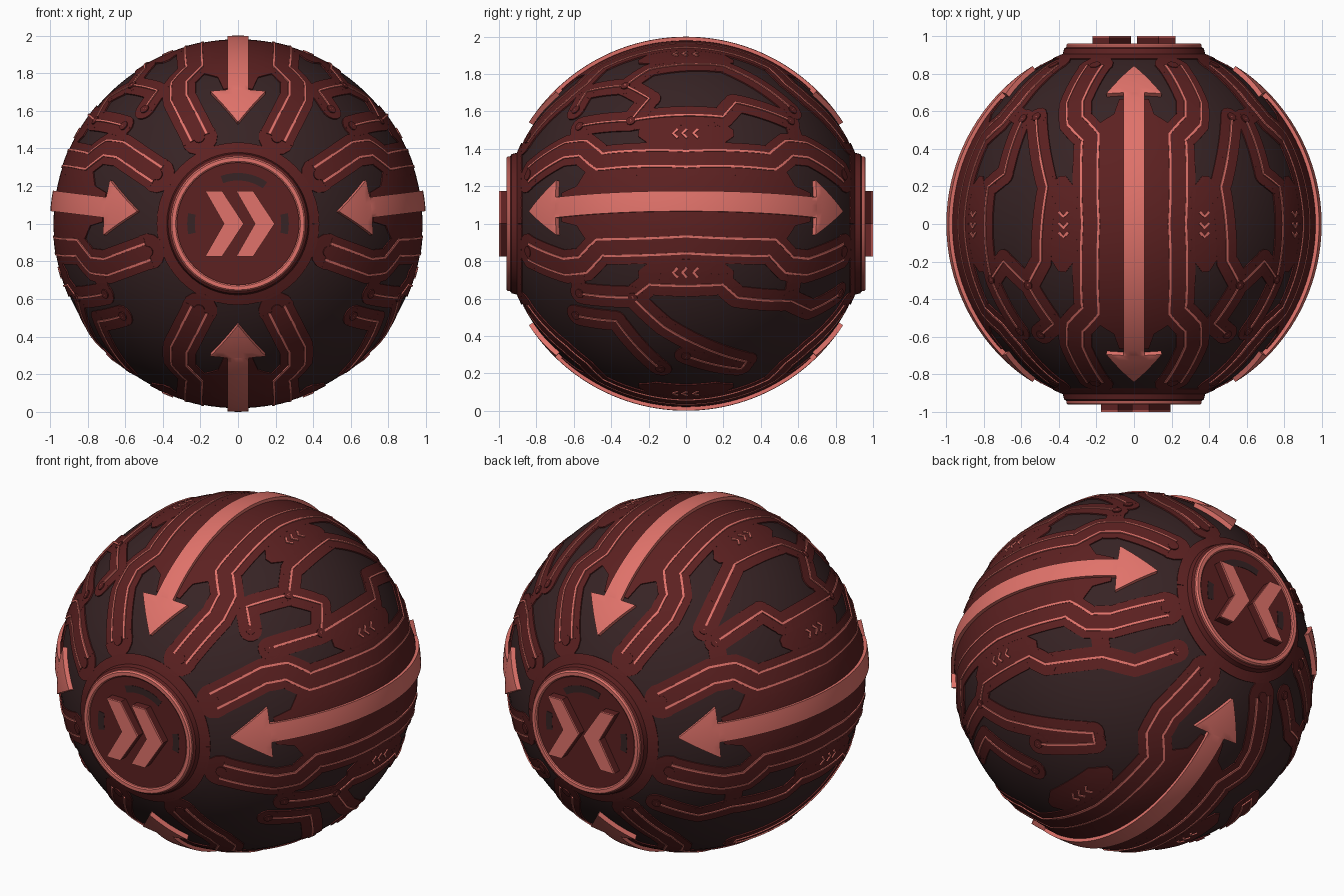
import bpy, bmesh, math
from mathutils import Vector

cube = bpy.data.objects.get("Cube")
if cube:
    bpy.data.objects.remove(cube, do_unlink=True)


def material(name, rgb):
    m = bpy.data.materials.new(name)
    m.use_nodes = True
    col = (*rgb, 1)
    m.diffuse_color = col
    m.node_tree.nodes["Principled BSDF"].inputs["Base Color"].default_value = col
    return m


charcoal = material("charcoal brown", (0.038, 0.017, 0.018))
dark_red = material("dark red", (0.108, 0.015, 0.015))
salmon = material("salmon", (0.75, 0.17, 0.145))

CORE, PANEL, LINE, ARROW = 0.974, 0.981, 0.987, 1.0


def finish(name, bm, mat):
    """Turn a bmesh into a named object standing on the ground plane."""
    bmesh.ops.translate(bm, verts=bm.verts, vec=(0, 0, 1))
    me = bpy.data.meshes.new(name)
    bm.to_mesh(me)
    bm.free()
    me.materials.append(mat)
    ob = bpy.data.objects.new(name, me)
    bpy.context.collection.objects.link(ob)
    bpy.ops.object.select_all(action="DESELECT")
    ob.select_set(True)
    bpy.context.view_layer.objects.active = ob
    bpy.ops.object.shade_smooth_by_angle(angle=math.radians(35))


def on_ball(u, v, turn=0, flip=1):
    """Direction for lateral u and depth v, turned about the y axis."""
    w = math.sqrt(max(0, 1 - u * u - v * v))
    a = math.radians(turn)
    return Vector((flip * (u * math.cos(a) + w * math.sin(a)), v,
                   w * math.cos(a) - u * math.sin(a)))


def skirt(bm, loop):
    """Walls from a plate's rim down into the core."""
    low = [bm.verts.new(v.co.normalized() * (CORE - 0.006)) for v in loop]
    for i in range(len(loop)):
        j = (i + 1) % len(loop)
        bm.faces.new((loop[j], loop[i], low[i], low[j]))


def ribbon(bm, path, radius, shift=0):
    """Plate hugging the ball along (direction, half width) points."""
    pts = [path[0]]
    for (p, a), (q, b) in zip(path, path[1:]):
        n = max(1, math.ceil((q - p).length / 0.04))
        pts += [(p.lerp(q, i / n).normalized(), a + (b - a) * i / n)
                for i in range(1, n + 1)]
    k = max(1, math.ceil(max(w for _, w in pts) / 0.03))
    rows = []
    for i, (p, w) in enumerate(pts):
        along = pts[min(i + 1, len(pts) - 1)][0] - pts[max(i - 1, 0)][0]
        side = p.cross(along).normalized()
        rows.append([bm.verts.new((p + side * (shift + w * (2 * j / k - 1))).normalized() * radius)
                     for j in range(k + 1)])
    for a, b in zip(rows, rows[1:]):
        for j in range(k):
            bm.faces.new((a[j], b[j], b[j + 1], a[j + 1]))
    loop = [r[0] for r in rows] + rows[-1][1:]
    loop += [r[-1] for r in rows[-2::-1]] + rows[0][-2:0:-1]
    skirt(bm, loop)


def spot(bm, p, size, radius):
    """Round plate on the ball."""
    s = p.cross(Vector((0.31, 0.2, 0.93))).normalized()
    t = p.cross(s)
    mid = bm.verts.new(p * radius)
    angles = [i * math.tau / 14 for i in range(14)]
    rim = [bm.verts.new((p + (s * math.cos(a) + t * math.sin(a)) * size).normalized() * radius)
           for a in angles]
    for i in range(14):
        bm.faces.new((mid, rim[i], rim[(i + 1) % 14]))
    skirt(bm, rim)


def lathe(bm, profile, sign, steps=64):
    """Spin a closed (radius, depth) profile around the y axis."""
    vs = [bm.verts.new((r, sign * y, 0)) for r, y in profile]
    es = [bm.edges.new((vs[i - 1], vs[i])) for i in range(len(vs))]
    bmesh.ops.spin(bm, geom=vs + es, cent=(0, 0, 0), axis=(0, 1, 0),
                   angle=math.tau, steps=steps, use_merge=True)
    bmesh.ops.remove_doubles(bm, verts=bm.verts, dist=0.0002)
    bmesh.ops.recalc_face_normals(bm, faces=bm.faces)


def prism(bm, outline, y0, y1):
    """Solid with an (x, z) outline between two depths."""
    ends = [[bm.verts.new((x, y, z)) for x, z in outline] for y in (y0, y1)]
    n = len(outline)
    faces = [bm.faces.new(e) for e in ends]
    faces += [bm.faces.new((ends[0][i], ends[0][(i + 1) % n], ends[1][(i + 1) % n], ends[1][i]))
              for i in range(n)]
    bmesh.ops.recalc_face_normals(bm, faces=faces)


# Core ball, flattened under the two end caps
core = bmesh.new()
bmesh.ops.create_uvsphere(core, u_segments=96, v_segments=64, radius=CORE)
for v in core.verts:
    v.co.y = max(-0.9, min(0.9, v.co.y))
finish("core_ball", core, charcoal)

panels, lines, arrows, studs = (bmesh.new() for _ in range(4))


def trace(points, turn, flip, halo):
    """Red channel with a thin bright line along it and studs at its ends."""
    dirs = [on_ball(u, v, turn, flip) for u, v in points]
    ribbon(panels, [(p, halo) for p in dirs], PANEL)
    ribbon(lines, [(p, 0.006) for p in dirs], LINE)
    for p in dirs:
        spot(panels, p, halo, PANEL)
    for p in (dirs[0], dirs[-1]):
        spot(studs, p, 0.026, LINE)


# Four double-headed arrows, each in a red corridor with raised rails
half_rail = [(0.235, 0), (0.235, 0.47), (0.32, 0.56), (0.32, 0.66), (0.21, 0.86)]
rail = [(u, -v) for u, v in half_rail[:0:-1]] + half_rail
half_arrow = [(0, 0.055), (0.7, 0.055), (0.701, 0.15), (0.84, 0.002)]
arrow = [(-v, w) for v, w in half_arrow[:0:-1]] + half_arrow
half_bed = [(0.52, 0.26), (0.6, 0.11), (0.68, 0.08)]
bed = [(-v, w) for v, w in half_bed[::-1]] + half_bed
for turn in (0, 83, 180, -83):
    ribbon(arrows, [(on_ball(0, v, turn), w) for v, w in arrow], ARROW)
    ribbon(panels, [(on_ball(0, v, turn), w) for v, w in bed], PANEL)
    for s in (-1, 1):
        dirs = [on_ball(s * u, v, turn) for u, v in rail]
        ribbon(panels, [(p, 0.095) for p in dirs], PANEL)
        ribbon(panels, [(p, 0.04) for p in dirs], LINE - 0.003)
        for shift in (-0.046, 0.046):
            ribbon(lines, [(p, 0.006) for p in dirs], LINE, shift)
        for p in (dirs[0], dirs[-1]):
            spot(studs, p, 0.03, LINE)
            spot(panels, p, 0.1, PANEL)
        # Small direction marks on a red bridge beside the rails
        for v in (-0.07, -0.02, 0.04):
            ribbon(lines, [(on_ball(s * 0.38 + du, v + abs(du), turn), 0.007)
                           for du in (-0.025, 0, 0.025)], LINE)
        ribbon(panels, [(on_ball(s * 0.39, v, turn), w) for v, w in
                        ((-0.26, 0.02), (-0.17, 0.09), (0.17, 0.09), (0.26, 0.02))], PANEL)

# Circuit channels between the corridors, mirrored left and right
circuits = [
    [(-0.62, -0.6), (-0.72, -0.54), (-0.75, -0.33), (-0.84, -0.2), (-0.86, 0.2), (-0.76, 0.4), (-0.62, 0.58)],
    [(-0.53, -0.58), (-0.56, -0.3), (-0.58, 0.2), (-0.66, 0.27), (-0.56, 0.57)],
    [(-0.56, -0.3), (-0.68, -0.2), (-0.75, -0.33)],
    [(0.38, -0.58), (0.4, -0.29), (0.33, -0.2), (0.33, 0.2), (0.4, 0.28), (0.42, 0.57), (0.47, 0.68), (0.38, 0.84)],
    [(0.4, -0.29), (0.56, -0.12), (0.75, 0.33), (0.79, 0.3), (0.72, 0.0)],
    [(0.5, -0.6), (0.53, -0.38), (0.79, -0.14)],
]
# Plain red links from the channels to the side rails
links = [[(-0.56, 0.57), (-0.4, 0.62)], [(-0.53, -0.58), (-0.4, -0.62)],
         [(0.38, -0.58), (0.24, -0.6)], [(0.42, 0.57), (0.24, 0.6)]]
for flip in (1, -1):
    for points in circuits:
        trace(points, 90, flip, 0.064)
    for points in links:
        ribbon(panels, [(on_ball(u, v, 90, flip), 0.05) for u, v in points], PANEL)

# Red collars around both end caps
for s in (-1, 1):
    circle = [i * math.tau / 48 for i in range(49)]
    ribbon(panels, [(Vector((0.4 * math.cos(a), s * 0.9165, 0.4 * math.sin(a))), 0.045)
                    for a in circle], PANEL)

finish("red_panels", panels, dark_red)
finish("rail_studs", studs, dark_red)
finish("bright_lines", lines, salmon)
finish("arrows", arrows, salmon)

# End caps: red body, bright ring, dark insets and chevrons on red blocks
chevron = [(-0.175, 0.175), (-0.085, 0.175), (0.03, 0), (-0.085, -0.175), (-0.175, -0.175), (-0.075, 0)]
emblems = {
    "front": (-1, [chevron, [(x + 0.165, z) for x, z in chevron]]),
    "back": (1, [[(x - 0.045, z) for x, z in chevron], [(0.045 - x, z) for x, z in chevron]]),
}
for end, (s, shapes) in emblems.items():
    body, ring, insets, marks, blocks = (bmesh.new() for _ in range(5))
    lathe(body, [(0, 0.945), (0.355, 0.945), (0.372, 0.932), (0.385, 0.88), (0, 0.88)], s)
    lathe(ring, [(0.325, 0.94), (0.325, 0.956), (0.332, 0.961), (0.352, 0.961), (0.36, 0.952), (0.36, 0.94)], s)
    for a0, a1 in ((55, 110), (-12, 12), (168, 192)):
        arc = [math.radians(a0 + (a1 - a0) * i / 8) for i in range(9)]
        outline = [(0.27 * math.cos(a), 0.27 * math.sin(a)) for a in arc]
        outline += [(0.23 * math.cos(a), 0.23 * math.sin(a)) for a in reversed(arc)]
        prism(insets, outline, s * 0.94, s * 0.947)
    for shape in shapes:
        prism(blocks, shape, s * 0.94, s * 0.992)
        prism(marks, shape, s * 0.992, s)
    finish(end + "_cap_body", body, dark_red)
    finish(end + "_cap_ring", ring, salmon)
    finish(end + "_cap_insets", insets, charcoal)
    finish(end + "_chevron_blocks", blocks, dark_red)
    finish(end + "_chevrons", marks, salmon)
